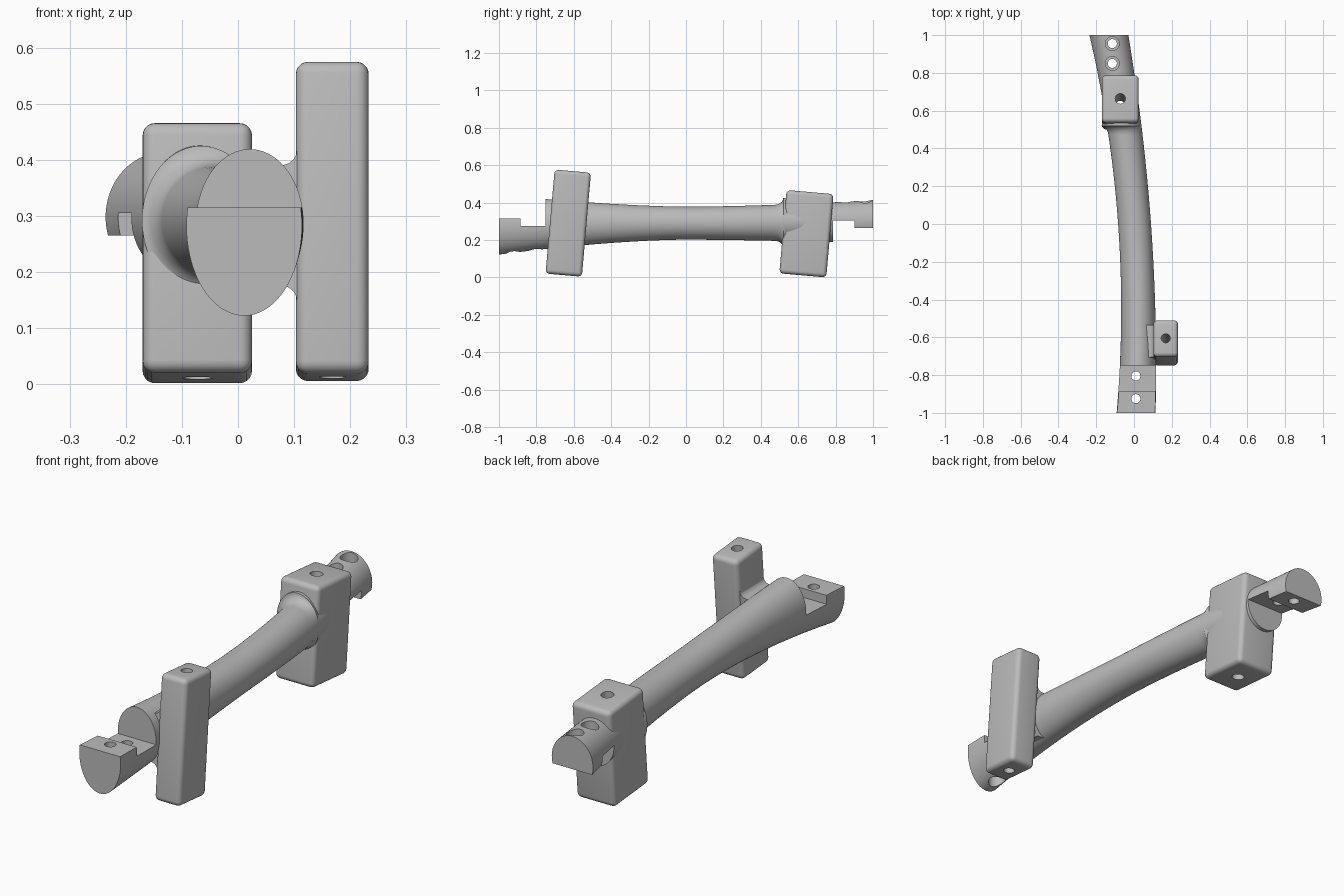
import bpy, bmesh, math
from mathutils import Matrix, Vector

cube = bpy.data.objects.get("Cube")
if cube:
    bpy.data.objects.remove(cube)

grey = bpy.data.materials.new("satin_grey")
grey.use_nodes = True
colour = (0.5, 0.5, 0.5, 1)
grey.diffuse_color = colour
grey.node_tree.nodes["Principled BSDF"].inputs["Base Color"].default_value = colour


def to_object(name, bm):
    bmesh.ops.recalc_face_normals(bm, faces=bm.faces)
    mesh = bpy.data.meshes.new(name)
    bm.to_mesh(mesh)
    bm.free()
    mesh.materials.append(grey)
    obj = bpy.data.objects.new(name, mesh)
    bpy.context.collection.objects.link(obj)
    return obj


def loft(name, rings):
    """Skin a list of equal point rings and cap both ends."""
    bm = bmesh.new()
    rows = [[bm.verts.new(p) for p in ring] for ring in rings]
    n = len(rows[0])
    for a, b in zip(rows, rows[1:]):
        for i in range(n):
            j = (i + 1) % n
            bm.faces.new((a[i], a[j], b[j], b[i]))
    bm.faces.new(rows[0])
    bm.faces.new(rows[-1])
    return to_object(name, bm)


def box(name, lo, hi, tilt=0.0, bevel=0.0):
    lo, hi = Vector(lo), Vector(hi)
    bm = bmesh.new()
    bmesh.ops.create_cube(bm, size=1, matrix=Matrix.Diagonal((*(hi - lo), 1)))
    if bevel:
        bmesh.ops.bevel(bm, geom=bm.edges[:], offset=bevel, segments=5,
                        profile=0.5, affect='EDGES')
    place = Matrix.Translation((lo + hi) / 2) @ Matrix.Rotation(tilt, 4, 'X')
    bm.transform(place)
    return to_object(name, bm)


def drill(x, y, z0, z1, radius, tilt=0.0):
    bm = bmesh.new()
    bmesh.ops.create_cone(bm, cap_ends=True, segments=40, radius1=radius,
                          radius2=radius, depth=z1 - z0)
    bm.transform(Matrix.Translation((x, y, (z0 + z1) / 2)) @ Matrix.Rotation(tilt, 4, 'X'))
    return to_object("cutter", bm)


def cut(obj, cutters):
    for c in cutters:
        c.hide_render = True
        mod = obj.modifiers.new("cut", 'BOOLEAN')
        mod.operation, mod.solver, mod.object = 'DIFFERENCE', 'EXACT', c
    bpy.context.view_layer.update()
    graph = bpy.context.evaluated_depsgraph_get()
    mesh = bpy.data.meshes.new_from_object(obj.evaluated_get(graph))
    obj.modifiers.clear()
    obj.data = mesh


def tube_section(y):
    """Centre x, centre z, half width and half height of the curved bar."""
    flare = abs(y) ** 1.6
    return (0.003 - 0.072 * y - 0.064 * y * y, 0.29 + 0.008 * y * abs(y),
            0.087 + 0.016 * y * y, 0.088 + flare * (0.072 if y < 0 else 0.027))


def ellipse(y, grow_x=0.0, grow_z=0.0, shift=0.0, n=72):
    cx, cz, hx, hz = tube_section(y)
    return [(cx + shift + (hx + grow_x) * math.cos(2 * math.pi * i / n), y,
             cz + (hz + grow_z) * math.sin(2 * math.pi * i / n)) for i in range(n)]


# Curved elliptical bar
bar = loft("curved_bar", [ellipse(-1 + i / 24) for i in range(49)])

# Tilted end blocks
TILT = math.radians(-5)
front_block = box("front_block", (0.103, -0.727, 0.011), (0.233, -0.532, 0.569), TILT, 0.022)
rear_block = box("rear_block", (-0.17, 0.518, 0.01), (0.025, 0.77, 0.457), TILT, 0.022)

# Concave collar where the bar enters the rear block
steps = 8
rings = []
for i in range(steps + 1):
    a = math.pi / 2 * i / steps
    g = 0.035 * (1 - math.cos(a))
    rings.append(ellipse(0.475 + 0.045 * math.sin(a), g * 0.4, g, -g * 0.4))
rings.append(ellipse(0.57, 0.0, 0.035, -0.014))
rear_collar = loft("rear_collar", rings)

# Concave web joining the bar to the front block
top = [(0.0, 0.1), (0.045, 0.106)]
for i in range(steps + 1):
    a = math.pi / 2 * i / steps
    top.append((0.075 + 0.03 * math.sin(a), 0.107 + 0.028 * (1 - math.cos(a))))
top.append((0.12, 0.135))
outline = top + [(x, -z) for x, z in reversed(top)]
lean = math.tan(-TILT)
front_web = loft("front_web", [[(x, y + lean * z, 0.283 + z) for x, z in outline]
                               for y in (-0.715, -0.545)])

# Stepped lap joints at both ends of the bar
notches = [box("cutter", (-0.4, -0.885, 0.275), (0.4, -0.75, 0.7)),
           box("cutter", (-0.4, -1.2, 0.315), (0.4, -0.88, 0.7)),
           box("cutter", (-0.4, 0.785, -0.2), (0.4, 0.9, 0.305)),
           box("cutter", (-0.4, 0.895, -0.2), (0.4, 1.2, 0.265))]

# Counterbored bolt holes through the laps
bolts = []
for y in (-0.925, -0.805):
    bolts += [drill(0.01, y, 0, 0.6, 0.024), drill(0.01, y, 0, 0.185, 0.037)]
for y in (0.85, 0.955):
    bolts += [drill(-0.115, y, 0, 0.6, 0.024), drill(-0.115, y, 0.355, 0.6, 0.037)]

# Bores running the full height of the blocks
front_bore = drill(0.168, -0.6295, -0.11, 0.69, 0.024, TILT)
rear_bore = drill(-0.0725, 0.644, -0.166, 0.634, 0.027, TILT)

cut(bar, notches + bolts + [rear_bore])
cut(front_block, [front_bore])
cut(rear_block, [rear_bore])
for c in notches + bolts + [front_bore, rear_bore]:
    bpy.data.objects.remove(c)

# Smooth rounded surfaces, keep machined edges crisp
bpy.ops.object.select_all(action='DESELECT')
for obj in (bar, front_block, rear_block, rear_collar, front_web):
    obj.select_set(True)
bpy.context.view_layer.objects.active = bar
bpy.ops.object.shade_smooth_by_angle(angle=math.radians(30))
